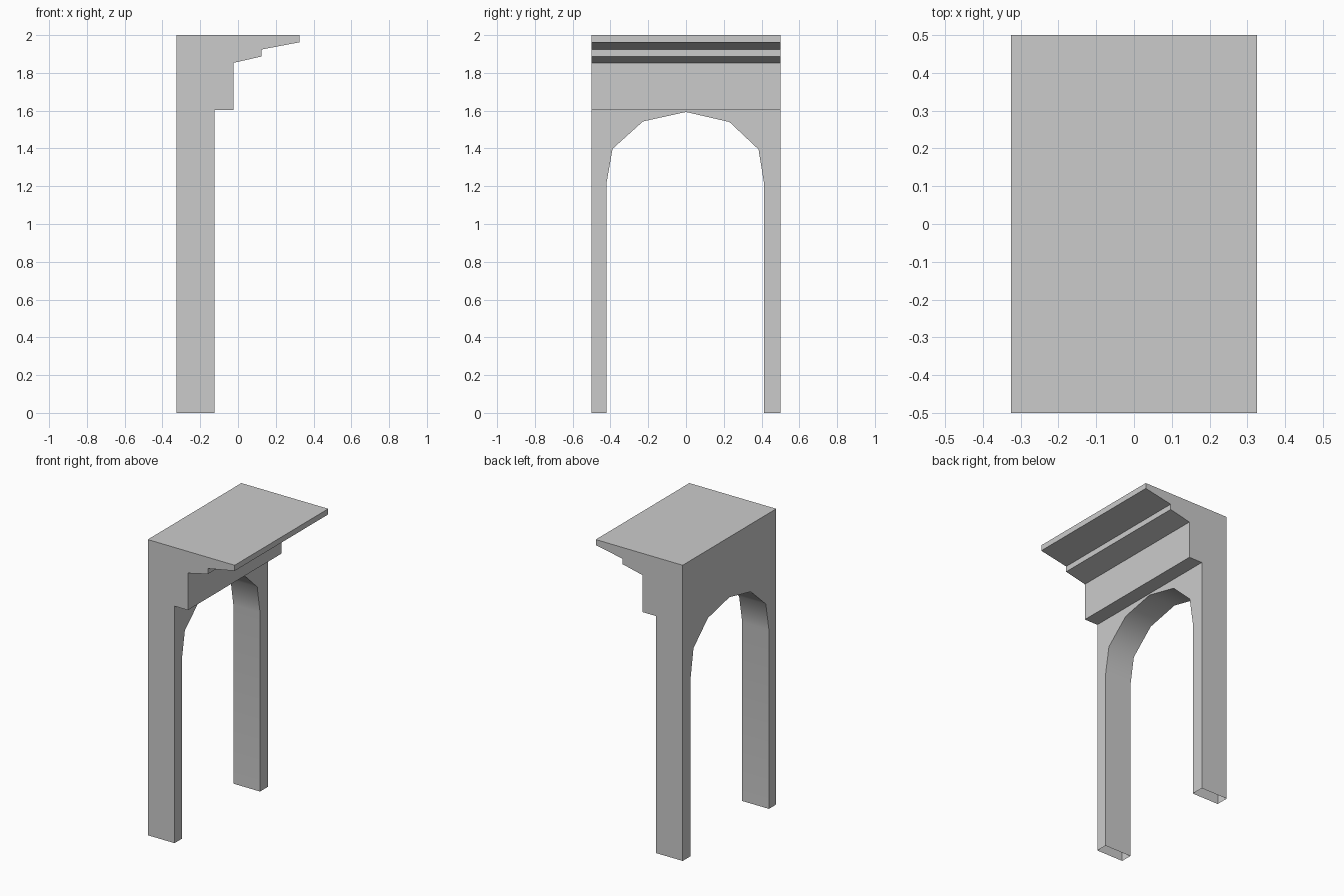
import bpy, bmesh, math

if "Cube" in bpy.data.objects:
    bpy.data.objects.remove(bpy.data.objects["Cube"])

BACK, FRONT, HALF = -0.325, -0.125, 0.5

# side profile (x, z), from back foot over the top to front foot
profile = [(BACK, 0), (BACK, 2), (0.325, 2), (0.325, 1.962), (0.125, 1.924),
           (0.125, 1.887), (-0.025, 1.853), (-0.025, 1.603), (FRONT, 1.603), (FRONT, 0)]

# arch opening (y, z), from left foot to right foot
arch = [(-0.422, 0), (-0.422, 1.21), (-0.389, 1.398), (-0.228, 1.543), (0, 1.593),
        (0.23, 1.54), (0.384, 1.395), (0.414, 1.21), (0.414, 0)]

bm = bmesh.new()


def row(points):
    return [bm.verts.new(p) for p in points]


def bridge(a, b, skip=()):
    for i in range(len(a) - 1):
        if i not in skip:
            bm.faces.new((a[i], a[i + 1], b[i + 1], b[i]))


# side walls and the stepped cornice between them
left = row((x, -HALF, z) for x, z in profile)
right = row((x, HALF, z) for x, z in profile)
bm.faces.new(left)
bm.faces.new(right[::-1])
bridge(left, right, skip=(0, len(profile) - 2))

# arch lining, and the pierced walls around it; feet stay open below
arch_back = row((BACK, y, z) for y, z in arch)
arch_front = row((FRONT, y, z) for y, z in arch)
bridge(arch_back, arch_front)
bm.faces.new([left[0], left[1], right[1], right[0]] + arch_back[::-1])
bm.faces.new([left[-1], left[-2], right[-2], right[-1]] + arch_front[::-1])
bmesh.ops.recalc_face_normals(bm, faces=bm.faces)

mesh = bpy.data.meshes.new("arched_wall")
bm.to_mesh(mesh)
bm.free()
wall = bpy.data.objects.new("arched_wall", mesh)
bpy.context.collection.objects.link(wall)

# smooth the arch lining, keep the corners sharp
bpy.context.view_layer.objects.active = wall
wall.select_set(True)
bpy.ops.object.shade_smooth_by_angle(angle=math.radians(50))
